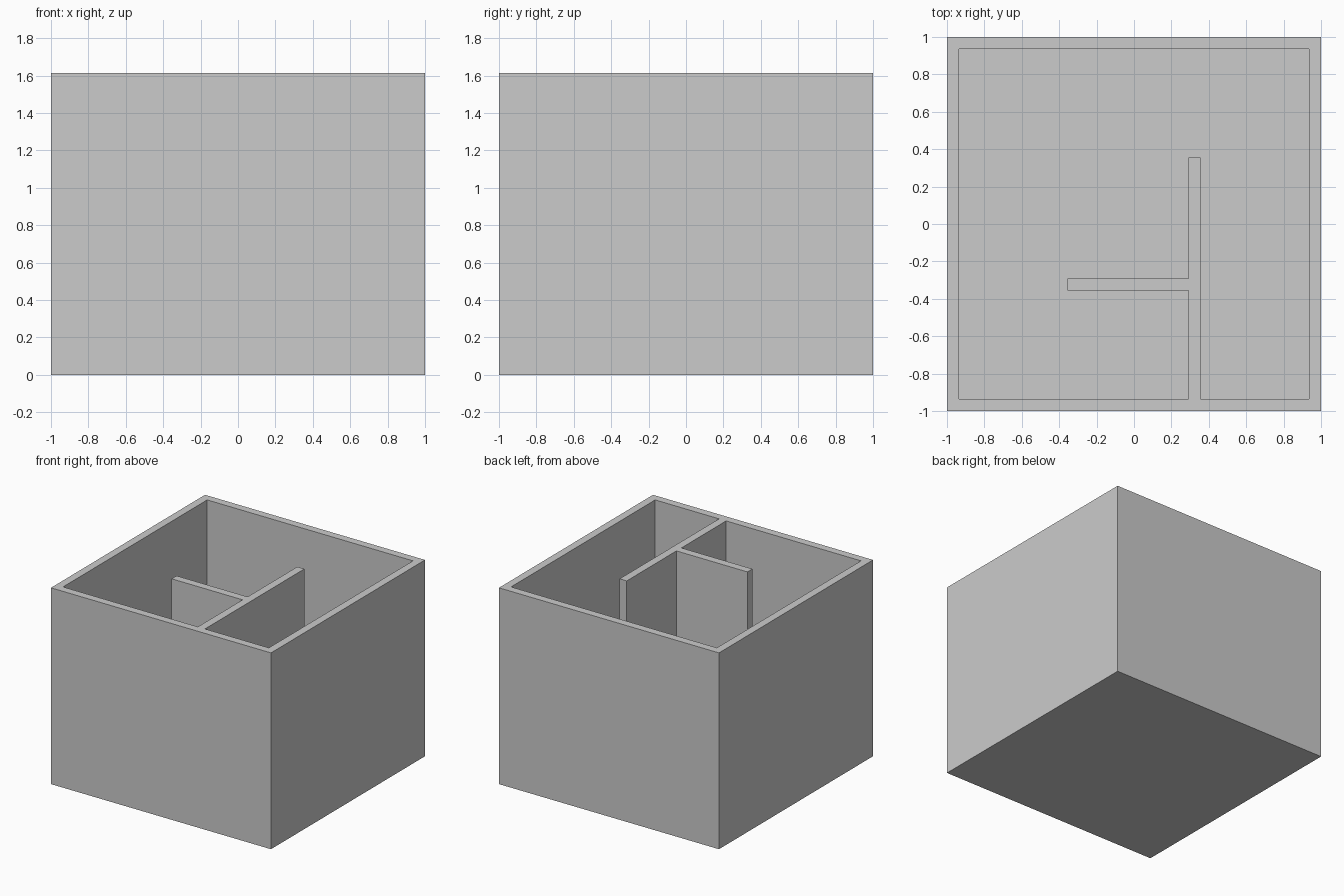
import bpy, bmesh

if "Cube" in bpy.data.objects:
    bpy.data.objects.remove(bpy.data.objects["Cube"])

U = 2 / 31            # wall thickness, the model's base unit
H = 25 * U            # overall height
FLOOR = U             # floor thickness


def prism(name, outline, z0, z1):
    """Extrude a flat outline from z0 up to z1."""
    bm = bmesh.new()
    face = bm.faces.new([bm.verts.new((x, y, z0)) for x, y in outline])
    ext = bmesh.ops.extrude_face_region(bm, geom=[face])["geom"]
    bmesh.ops.translate(bm, vec=(0, 0, z1 - z0),
                        verts=[v for v in ext if isinstance(v, bmesh.types.BMVert)])
    bmesh.ops.recalc_face_normals(bm, faces=bm.faces)
    mesh = bpy.data.meshes.new(name)
    bm.to_mesh(mesh)
    bm.free()
    obj = bpy.data.objects.new(name, mesh)
    bpy.context.collection.objects.link(obj)
    return obj


# Solid outer block
box = prism("partitioned_box", [(-1, -1), (1, -1), (1, 1), (-1, 1)], 0, H)

# Cavity outline, notched around the long partition and its side branch
i, a, b = 1 - U, 4.5 * U, 5.5 * U
cavity = prism("cavity_cutter", [
    (-i, -i), (a, -i), (a, -b), (-b, -b), (-b, -a), (a, -a),
    (a, b), (b, b), (b, -i), (i, -i), (i, i), (-i, i)], FLOOR, H + 0.2)
cavity.hide_render = True
cavity.hide_viewport = True

# Hollow out the block, leaving floor, walls and partitions in one piece
cut = box.modifiers.new("hollow", 'BOOLEAN')
cut.operation = 'DIFFERENCE'
cut.solver = 'EXACT'
cut.object = cavity
